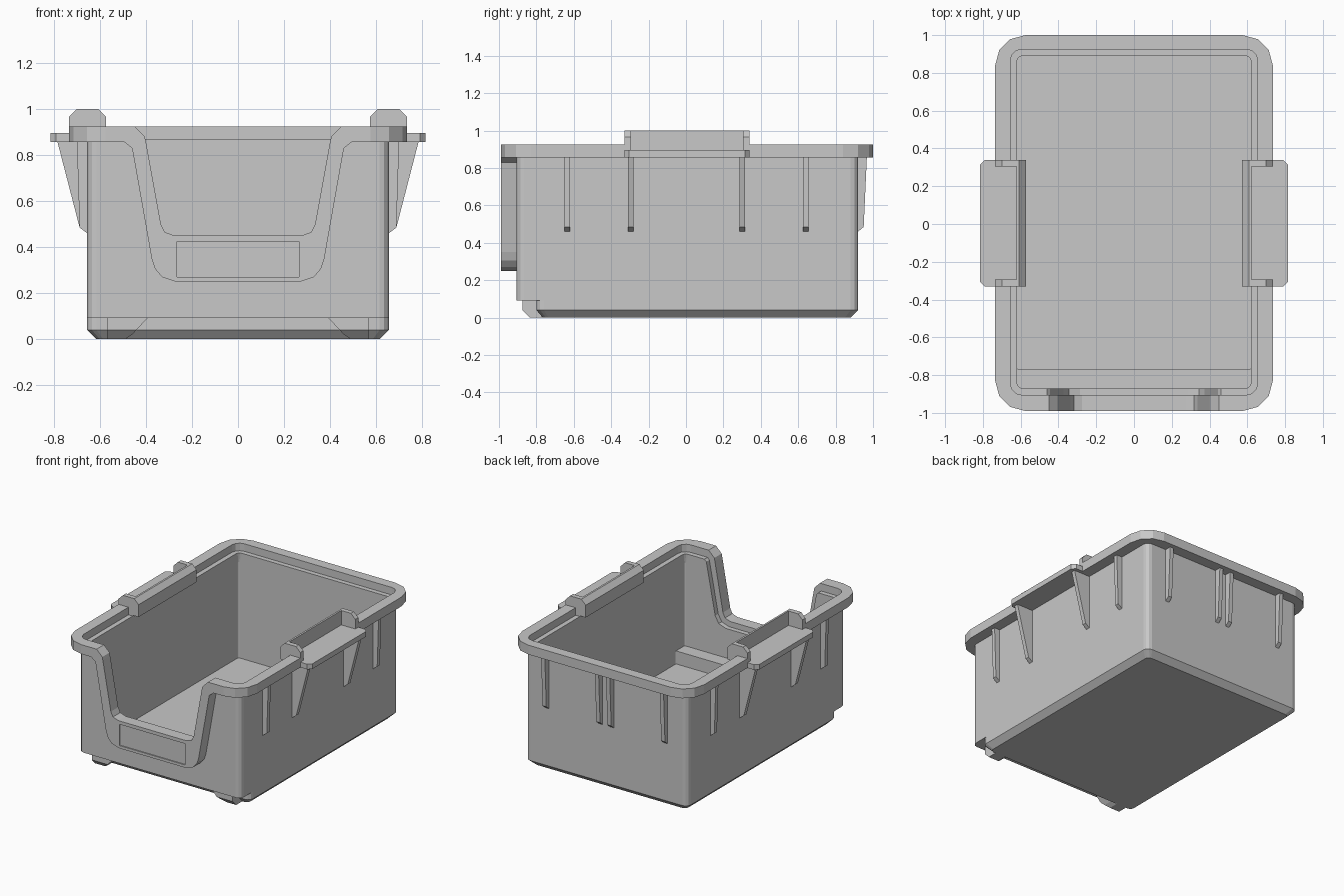
import bpy, bmesh, math

cube = bpy.data.objects.get("Cube")
if cube:
    bpy.data.objects.remove(cube, do_unlink=True)

grey = bpy.data.materials.new("grey plastic")
grey.use_nodes = True
GREY = (0.58, 0.58, 0.58, 1)
grey.diffuse_color = GREY
grey.node_tree.nodes["Principled BSDF"].inputs["Base Color"].default_value = GREY


def finish(name, bm):
    bmesh.ops.recalc_face_normals(bm, faces=bm.faces)
    mesh = bpy.data.meshes.new(name)
    bm.to_mesh(mesh)
    bm.free()
    mesh.materials.append(grey)
    obj = bpy.data.objects.new(name, mesh)
    bpy.context.collection.objects.link(obj)
    return obj


def prism(name, profile, lo, hi, axis="y"):
    """Extrude a closed profile: (x, z) along y, (y, z) along x, or (x, y) along z."""
    place = {"y": lambda a, b, t: (a, t, b),
             "x": lambda a, b, t: (t, a, b),
             "z": lambda a, b, t: (a, b, t)}[axis]
    bm = bmesh.new()
    ends = [[bm.verts.new(place(a, b, t)) for a, b in profile] for t in (lo, hi)]
    for ring in ends:
        bm.faces.new(ring)
    n = len(profile)
    for i in range(n):
        j = (i + 1) % n
        bm.faces.new((ends[0][i], ends[0][j], ends[1][j], ends[1][i]))
    return finish(name, bm)


def box(name, x, y, z):
    return prism(name, [(x[0], z[0]), (x[1], z[0]), (x[1], z[1]), (x[0], z[1])], *y)


def mirrored(half):
    """Complete a left-right symmetric profile."""
    return half + [(-x, z) for x, z in reversed(half)]


def cut(obj, cutter):
    mod = obj.modifiers.new("cut", "BOOLEAN")
    mod.operation, mod.solver, mod.object = "DIFFERENCE", "EXACT", cutter
    bpy.context.view_layer.objects.active = obj
    bpy.ops.object.modifier_apply(modifier=mod.name)
    bpy.data.objects.remove(cutter, do_unlink=True)


def rounded_ring(bm, half_x, y0, y1, radius, z, steps=3):
    ring = []
    for k, (sx, y, sy) in enumerate([(1, y1, 1), (-1, y1, 1), (-1, y0, -1), (1, y0, -1)]):
        cx, cy = sx * (half_x - radius), y - sy * radius
        for s in range(steps + 1):
            a = math.pi / 2 * (k + s / steps)
            ring.append(bm.verts.new((cx + radius * math.cos(a), cy + radius * math.sin(a), z)))
    return ring


# Tub: one shell running up the outside, over the rim and down to the stepped floor
bm = bmesh.new()
rings = [rounded_ring(bm, *r) for r in (
    (0.615, -0.765, 0.88, 0.03, 0),
    (0.655, -0.80, 0.92, 0.04, 0.04),
    (0.655, -0.80, 0.92, 0.04, 0.092),
    (0.655, -0.905, 0.92, 0.04, 0.092),
    (0.655, -0.905, 0.92, 0.04, 0.857),
    (0.735, -0.99, 1.0, 0.16, 0.857),
    (0.735, -0.99, 1.0, 0.16, 0.925),
    (0.655, -0.905, 0.925, 0.06, 0.925),
    (0.655, -0.905, 0.925, 0.06, 0.87),
    (0.62, -0.87, 0.89, 0.03, 0.87),
    (0.62, -0.87, 0.89, 0.01, 0.80),
    (0.62, -0.87, 0.89, 0.01, 0.195),
    (0.62, -0.77, 0.89, 0.01, 0.195),
    (0.62, -0.77, 0.89, 0.01, 0.10))]
for a, b in zip(rings, rings[1:]):
    for i in range(len(a)):
        j = (i + 1) % len(a)
        bm.faces.new((a[i], a[j], b[j], b[i]))
bm.faces.new(rings[0])
bm.faces.new(rings[-1])
tub = finish("tub", bm)

# Front scoop opening, the wider ledge cut behind it, and handle recesses
scoop = [(0.40, 0.857), (0.335, 0.50), (0.318, 0.465), (0.275, 0.45)]
cut(tub, prism("scoop_cutter", mirrored([(0.45, 1.1), (0.45, 0.925), (0.405, 0.88)] + scoop),
               -1.1, -0.8))
cut(tub, prism("ledge_cutter", mirrored([(0.49, 0.90), (0.445, 0.855), (0.373, 0.48),
                                         (0.345, 0.43), (0.285, 0.41)]), -0.905, -0.8))
for s in (-1, 1):
    cut(tub, box("recess_cutter", sorted((s * 0.62, s * 0.9)), (-0.295, 0.305), (0.895, 1.1)))

# Raised lip framing the scoop, with a recessed label panel
outer = [(0.495, 0.857), (0.46, 0.83), (0.375, 0.35), (0.36, 0.305), (0.33, 0.27), (0.27, 0.25)]
lip = prism("front_lip", mirrored(outer) + list(reversed(mirrored(scoop))), -0.99, -0.905)
cut(lip, box("label_cutter", (-0.265, 0.265), (-1.1, -0.982), (0.27, 0.425)))

for s, side in ((1, "left"), (-1, "right")):
    # Foot under the front corner, with a chamfered toe
    foot = prism(side + "_foot", [(s * x, z) for x, z in (
        (0.57, 0.095), (0.57, 0), (0.49, 0), (0.46, 0.02), (0.39, 0.095))], -0.875, -0.75)
    cut(foot, prism("toe_cutter", [(-0.9, 0.065), (-0.9, -0.025), (-0.81, -0.025)], -1, 1, "x"))

    # Handle: flat grip plate, upright ridge and a hooked block at each end
    prism(side + "_grip_plate", [(s * x, y) for x, y in (
        (0.62, -0.33), (0.79, -0.33), (0.815, -0.305),
        (0.815, 0.315), (0.79, 0.34), (0.62, 0.34))], 0.857, 0.895, "z")
    prism(side + "_grip_ridge", [(s * x, z) for x, z in (
        (0.622, 0.875), (0.622, 1.0), (0.608, 1.0), (0.573, 0.965), (0.573, 0.875))], -0.33, 0.34)
    for end, y0, y1 in (("front", -0.33, -0.295), ("back", 0.305, 0.34)):
        prism(f"{side}_{end}_grip_end", [(s * x, z) for x, z in (
            (0.735, 0.87), (0.735, 0.965), (0.70, 1.0), (0.62, 1.0), (0.62, 0.87))], y0, y1)

    # Side ribs: deep brackets under the handle, shallow ones beyond
    for y, reach in ((-0.635, 0.70), (-0.295, 0.785), (0.3, 0.785), (0.64, 0.70)):
        prism(side + "_rib", [(s * x, z) for x, z in (
            (0.64, 0.86), (reach, 0.86), (0.688, 0.485), (0.655, 0.46), (0.64, 0.46))],
            y - 0.015, y + 0.015)

    # Back ribs
    for x in (0.045, 0.48):
        prism(side + "_back_rib", [(0.91, 0.86), (0.967, 0.86), (0.95, 0.485),
                                   (0.92, 0.46), (0.91, 0.46)],
              s * x - 0.015, s * x + 0.015, "x")
